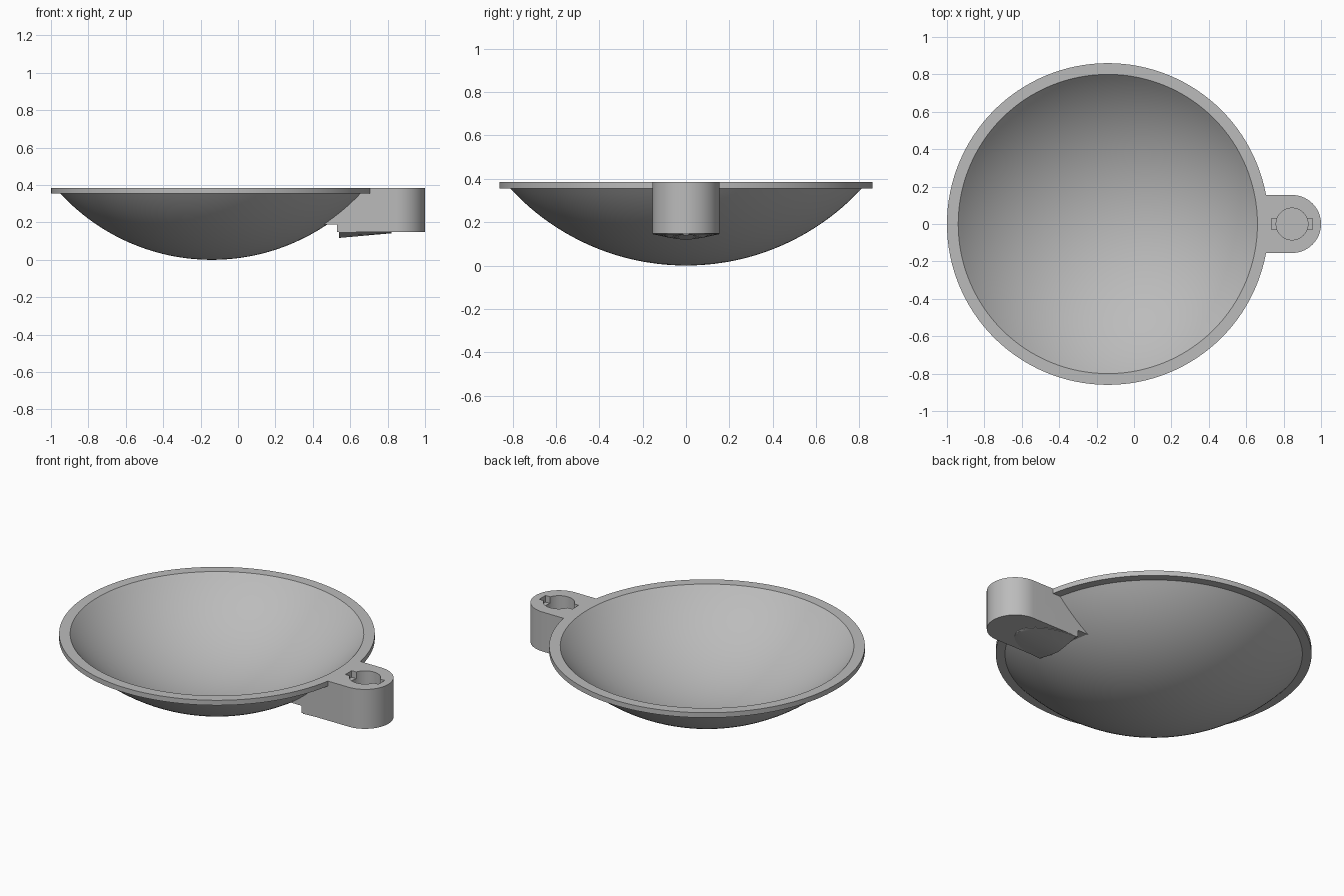
import bpy, bmesh, math
from mathutils import Vector

if "Cube" in bpy.data.objects:
    bpy.data.objects.remove(bpy.data.objects["Cube"], do_unlink=True)

grey = bpy.data.materials.new("light grey")
grey.use_nodes = True
COLOUR = (0.5, 0.5, 0.5, 1)
grey.diffuse_color = COLOUR
grey.node_tree.nodes["Principled BSDF"].inputs["Base Color"].default_value = COLOUR

BOWL_X, TOP, RIM_Z = -0.14, 0.385, 0.355
LUG_X, LUG_R, LUG_Z = 0.845, 0.155, 0.148


def finish(name, bm):
    bmesh.ops.recalc_face_normals(bm, faces=bm.faces)
    mesh = bpy.data.meshes.new(name)
    bm.to_mesh(mesh)
    bm.free()
    obj = bpy.data.objects.new(name, mesh)
    bpy.context.collection.objects.link(obj)
    mesh.materials.append(grey)
    return obj


def lathe(name, profile, steps=128):
    """Revolve a radius/height profile about the bowl axis."""
    bm = bmesh.new()
    verts = [bm.verts.new((r, 0, z)) for r, z in profile]
    edges = [bm.edges.new(pair) for pair in zip(verts, verts[1:])]
    bmesh.ops.spin(bm, geom=verts + edges, cent=(0, 0, 0), axis=(0, 0, 1),
                   angle=math.tau, steps=steps)
    bmesh.ops.remove_doubles(bm, verts=bm.verts, dist=1e-4)
    bmesh.ops.translate(bm, verts=bm.verts, vec=(BOWL_X, 0, 0))
    return finish(name, bm)


def prism(name, outline, z0, z1):
    """Extrude a flat outline between two heights."""
    bm = bmesh.new()
    face = bm.faces.new([bm.verts.new((x, y, z0)) for x, y in outline])
    top = bmesh.ops.extrude_face_region(bm, geom=[face])["geom"]
    bmesh.ops.translate(bm, vec=(0, 0, z1 - z0),
                        verts=[v for v in top if isinstance(v, bmesh.types.BMVert)])
    return finish(name, bm)


def arc(cx, r, a0, a1, n):
    return [(cx + r * math.cos(a0 + (a1 - a0) * i / n),
             r * math.sin(a0 + (a1 - a0) * i / n)) for i in range(n + 1)]


def box(x0, x1, half):
    return [(x0, -half), (x1, -half), (x1, half), (x0, half)]


def combine(target, tool, operation):
    """Apply a boolean and remove the tool."""
    mod = target.modifiers.new("boolean", 'BOOLEAN')
    mod.operation, mod.object, mod.solver = operation, tool, 'EXACT'
    bpy.context.view_layer.objects.active = target
    bpy.ops.object.modifier_apply(modifier=mod.name)
    bpy.data.objects.remove(tool, do_unlink=True)


def cap(radius, z_low, z_high, n=28):
    """Spherical cap profile from the axis up to the given radius."""
    h = z_high - z_low
    R = (radius ** 2 + h ** 2) / (2 * h)
    end = math.asin(radius / R)
    return [(R * math.sin(end * i / n), z_low + R * (1 - math.cos(end * i / n)))
            for i in range(n + 1)]


# Solid bowl body with its flat rim
bowl = lathe("bowl", cap(0.81, 0, RIM_Z)
             + [(0.86, RIM_Z), (0.86, TOP), (0, TOP)])

# Side lug with a rounded end, stepped where it meets the bowl
end = arc(LUG_X, LUG_R, -math.pi / 2, math.pi / 2, 32)
lug = prism("lug", [(0.53, -LUG_R)] + end + [(0.53, LUG_R)], LUG_Z, TOP)
step = prism("lug_step", box(0.40, 0.56, LUG_R), 0.19, TOP)
combine(lug, step, 'UNION')
combine(bowl, lug, 'UNION')

# Shallow tapering keel below the lug
bm = bmesh.new()
rows = []
for i in range(17):
    t = math.sin(math.pi / 2 * i / 16)
    w = LUG_R * math.sqrt(max(0.0, 1 - t * t)) + 0.0005
    low = 0.117 + 0.025 * t
    rows.append([bm.verts.new((0.54 + 0.28 * t, s * w, z)) for s, z in
                 ((-1, LUG_Z + 0.02), (-1, LUG_Z - 0.003), (-0.5, (low + LUG_Z) / 2 - 0.004),
                  (0, low), (0.5, (low + LUG_Z) / 2 - 0.004), (1, LUG_Z - 0.003),
                  (1, LUG_Z + 0.02))])
for a, b in zip(rows, rows[1:]):
    for k in range(7):
        m = (k + 1) % 7
        bm.faces.new((a[k], a[m], b[m], b[k]))
bm.faces.new(rows[0])
bm.faces.new(rows[-1])
keel = finish("lug_keel", bm)

# Hollow of the bowl
hollow = lathe("hollow_cutter", cap(0.80, 0.03, TOP) + [(0.80, 0.5), (0, 0.5)])
combine(bowl, hollow, 'DIFFERENCE')

# Round socket with two shallow side notches
socket = prism("socket_cutter", arc(LUG_X, 0.085, 0, math.tau, 48)[:-1], 0.245, 0.5)
combine(bowl, socket, 'DIFFERENCE')
notch = prism("notch_cutter", box(LUG_X - 0.11, LUG_X + 0.11, 0.03), 0.345, 0.5)
combine(bowl, notch, 'DIFFERENCE')

# Smooth curved surfaces, keep hard edges
for obj in (bowl, keel):
    bpy.ops.object.select_all(action='DESELECT')
    obj.select_set(True)
    bpy.context.view_layer.objects.active = obj
    bpy.ops.object.shade_smooth_by_angle(angle=math.radians(25))
